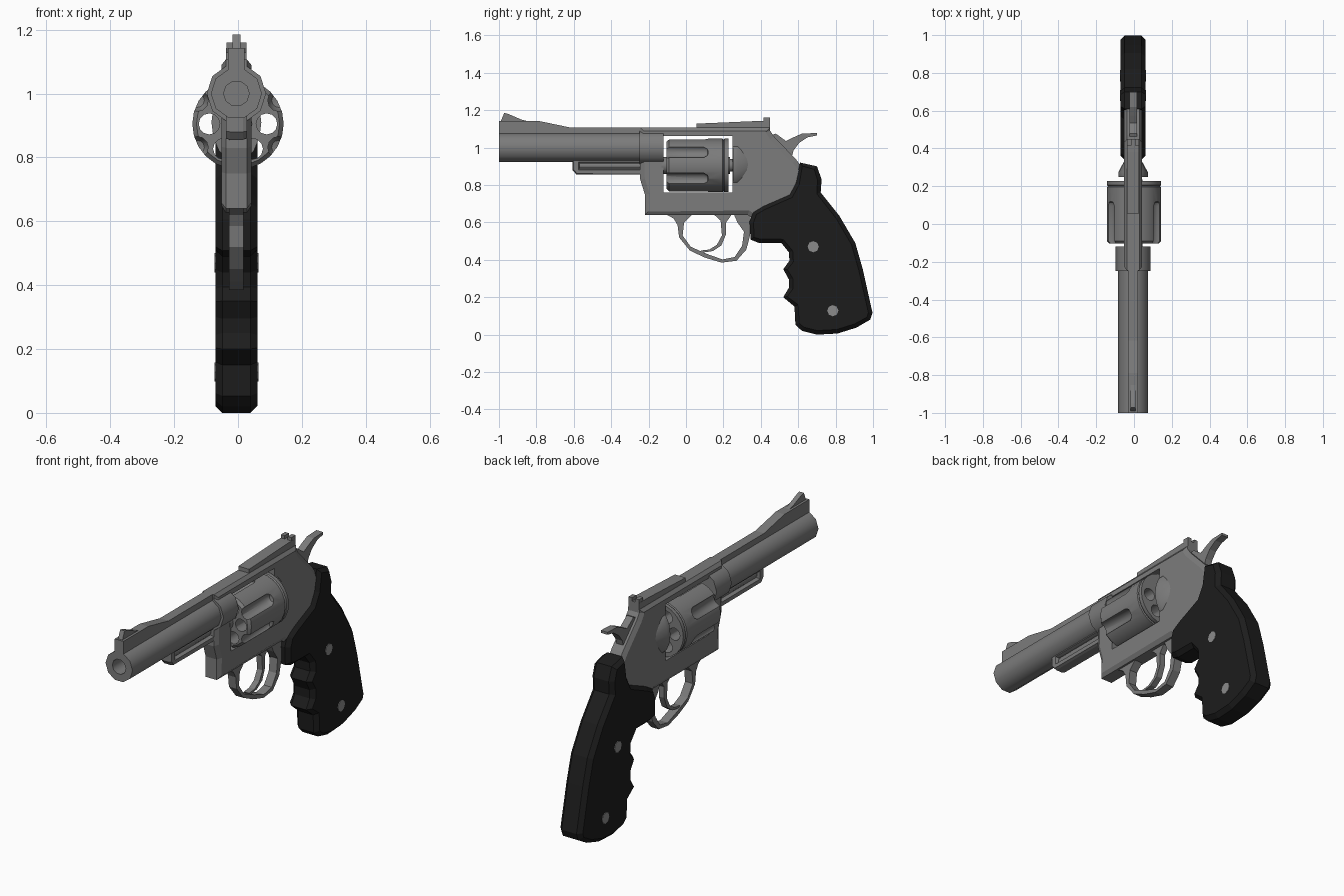
import bpy, bmesh, math

if "Cube" in bpy.data.objects:
    bpy.data.objects.remove(bpy.data.objects["Cube"])

X0 = -0.005          # centre plane of the body


def material(name, v):
    m = bpy.data.materials.new(name)
    m.diffuse_color = (v, v, v, 1)
    m.use_nodes = True
    m.node_tree.nodes["Principled BSDF"].inputs["Base Color"].default_value = m.diffuse_color
    return m


STEEL = material("grey steel", 0.2)
RUBBER = material("black rubber", 0.012)
SCREW = material("light steel", 0.26)


def finish(bm, name, mat, smooth=None):
    bmesh.ops.recalc_face_normals(bm, faces=bm.faces)
    me = bpy.data.meshes.new(name)
    bm.to_mesh(me)
    bm.free()
    me.materials.append(mat)
    ob = bpy.data.objects.new(name, me)
    bpy.context.collection.objects.link(ob)
    if smooth:
        shade(ob, smooth)
    return ob


def activate(ob):
    bpy.ops.object.select_all(action='DESELECT')
    ob.select_set(True)
    bpy.context.view_layer.objects.active = ob


def shade(ob, deg):
    activate(ob)
    bpy.ops.object.shade_smooth_by_angle(angle=math.radians(deg))


def prism(name, pts, hw, mat=STEEL, chamfer=None, smooth=None):
    """Side profile (y, z) given thickness in x; chamfer = (inset, extra half width)."""
    bm = bmesh.new()
    f = bm.faces.new([bm.verts.new((X0 - hw, y, z)) for y, z in pts])
    r = bmesh.ops.extrude_face_region(bm, geom=[f], use_keep_orig=True)
    for v in r["geom"]:
        if isinstance(v, bmesh.types.BMVert):
            v.co.x = X0 + hw
    bmesh.ops.recalc_face_normals(bm, faces=bm.faces)
    if chamfer:
        caps = [f for f in bm.faces if abs(f.normal.x) > 0.9]
        bmesh.ops.inset_individual(bm, faces=caps, thickness=chamfer[0], depth=chamfer[1])
    return finish(bm, name, mat, smooth)


def box(name, y0, y1, z0, z1, hw, mat=STEEL):
    return prism(name, [(y0, z0), (y1, z0), (y1, z1), (y0, z1)], hw, mat)


def lathe(name, prof, n, x, z, mat=STEEL, smooth=40, sx=1, sz=1):
    """Spin an (y, radius) profile around an axis along y."""
    bm = bmesh.new()
    rings = [[bm.verts.new((x + sx * r * math.cos(a), y, z + sz * r * math.sin(a)))
              for a in (2 * math.pi * i / n for i in range(n))] for y, r in prof]
    for a, b in zip(rings, rings[1:]):
        for i in range(n):
            j = (i + 1) % n
            bm.faces.new((a[i], a[j], b[j], b[i]))
    bmesh.ops.remove_doubles(bm, verts=bm.verts, dist=1e-5)
    return finish(bm, name, mat, smooth)


def cut(ob, cutters):
    for c in cutters:
        c.hide_render = True
        m = ob.modifiers.new("cut", 'BOOLEAN')
        m.operation, m.solver, m.object = 'DIFFERENCE', 'EXACT', c
        activate(ob)
        bpy.ops.object.modifier_apply(modifier=m.name)
        bpy.data.objects.remove(c)


# Barrel with bore, thicker collar, rib and front sight
lathe("barrel", [(-.45, 0), (-.45, .04), (-1, .04), (-1, .08), (-.12, .08), (-.12, 0)], 10, X0, 1.0)
lathe("barrel_collar", [(-.248, 0), (-.248, .093), (-.12, .093), (-.12, 0)], 10, X0, 1.0)
prism("sight_ramp", [(-1, 1.04), (-1, 1.143), (-.79, 1.143), (-.617, 1.107),
                     (-.24, 1.107), (-.24, 1.04)], .026)
prism("front_sight_blade", [(-.995, 1.13), (-.972, 1.185), (-.95, 1.18), (-.88, 1.15), (-.8, 1.13)], .013)

# Ejector rod housing under the barrel
prism("ejector_housing", [(-.607, .94), (-.607, .88), (-.585, .855), (-.24, .855), (-.24, .885),
                          (-.57, .885), (-.57, .92), (-.24, .92), (-.24, .94)], .02, chamfer=(.006, .013))
box("ejector_web", -.58, -.24, .87, .93, .012)
lathe("ejector_rod", [(-.578, 0), (-.578, .018), (-.2, .018), (-.2, 0)], 10, X0, .903)

# Frame with the window for the drum
frame = prism("frame", [(-.245, 1.107), (.45, 1.107), (.45, 1.09), (.47, 1.06), (.59, .935), (.63, .88),
                        (.63, .75), (.45, .62), (.36, .62), (.33, .64), (-.22, .64), (-.22, .75),
                        (-.245, .83)], .033, chamfer=(.025, .014))
cut(frame, [box("window_cutter", -.12, .248, .76, 1.063, .3)])
lathe("recoil_shield", [(.25, 0), (.25, .078), (.275, .078), (.345, .04), (.345, 0)], 16, X0, .91, sz=1.6)

# Fluted drum with six chambers
C = .905
drum = lathe("drum", [(-.104, 0), (-.104, .13), (-.09, .143), (.195, .143), (.2, .138),
                      (.207, .143), (.227, .143), (.227, 0)], 24, 0, C, smooth=None)
tools = []
for i in range(6):
    a = math.radians(60 * i)
    tools.append(lathe("chamber_cutter", [(-.2, 0), (-.2, .033), (.3, .033), (.3, 0)], 12,
                       .09 * math.cos(a), C + .09 * math.sin(a), smooth=None))
    a += math.radians(30)
    tools.append(lathe("flute_cutter", [(-.2, 0), (-.2, .034), (.095, .034), (.115, .022), (.12, 0)], 12,
                       .147 * math.cos(a), C + .147 * math.sin(a), smooth=None))
cut(drum, tools)
shade(drum, 35)
lathe("drum_axle", [(-.13, 0), (-.13, .045), (.235, .045), (.235, .034), (.255, .034), (.255, 0)],
      12, 0, C)

# Rear sight
prism("rear_sight_base", [(.055, 1.1), (.055, 1.128), (.38, 1.142), (.45, 1.142), (.45, 1.1)], .032)
for s in (-1, 1):
    leaf = box("rear_sight_leaf", .415, .45, 1.13, 1.16, .011)
    leaf.location.x = s * .02

# Hammer
prism("hammer", [(.44, 1.06), (.48, 1.075), (.535, 1.035), (.575, 1.055), (.62, 1.075), (.70, 1.078),
                 (.70, 1.065), (.65, 1.055), (.605, 1.025), (.575, .985), (.56, .93), (.48, .95)], .02)

# Trigger guard and trigger
outer = [(-.11, .645), (-.065, .62), (-.045, .585), (-.037, .52), (.02, .45), (.10, .412), (.19, .385),
         (.27, .395), (.323, .455), (.342, .53), (.345, .645)]
inner = [(.255, .645), (.275, .60), (.31, .55), (.30, .475), (.26, .415), (.195, .402), (.11, .432),
         (.025, .47), (-.018, .53), (-.01, .60), (.035, .645)]
prism("trigger_guard", outer + inner, .023)
prism("trigger", [(.14, .65), (.185, .61), (.192, .53), (.165, .48), (.125, .455), (.08, .45), (.085, .438),
                  (.145, .447), (.19, .478), (.215, .54), (.215, .60), (.25, .65)], .016)

# Grip with finger grooves
prism("grip", [(.61, .92), (.70, .90), (.725, .83), (.72, .76), (.82, .635), (.905, .49), (.945, .35),
               (.997, .117), (.985, .08), (.91, .037), (.81, .006), (.70, 0), (.62, .02), (.585, .053),
               (.58, .15), (.52, .20), (.55, .25), (.55, .295), (.52, .35), (.553, .395), (.55, .44),
               (.51, .49), (.39, .49), (.345, .508), (.34, .605), (.36, .657), (.415, .69), (.553, .75),
               (.585, .81)], .044, RUBBER, chamfer=(.022, .022))

# Grip screws, one bolt showing on both sides
for y, z in ((.68, .47), (.785, .128)):
    prism("grip_screw", [(y + .03 * math.cos(math.pi * i / 4), z + .03 * math.sin(math.pi * i / 4))
                         for i in range(8)], .069, SCREW)
